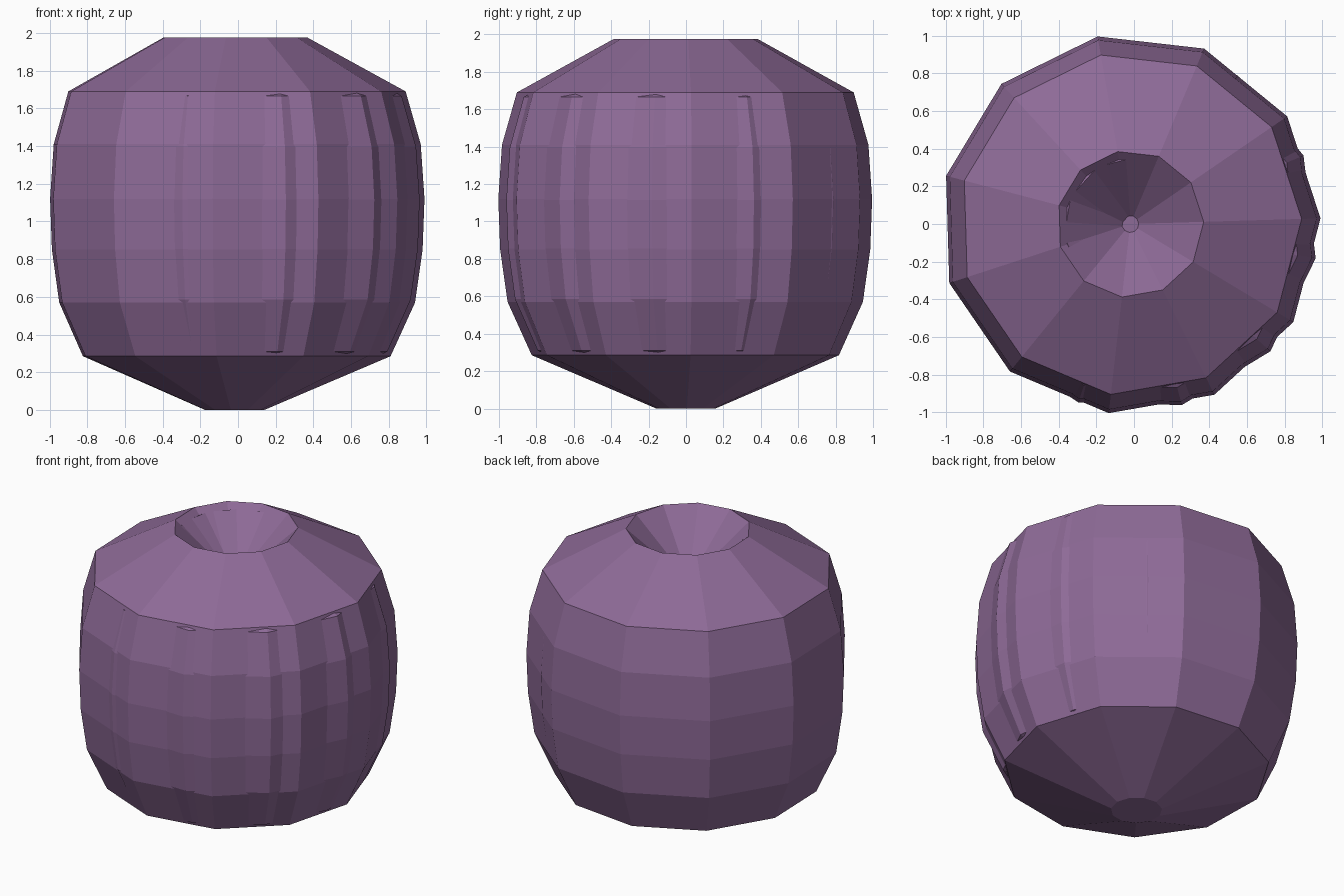
import bpy, bmesh
from math import cos, sin, pi, radians

if "Cube" in bpy.data.objects:
    bpy.data.objects.remove(bpy.data.objects["Cube"])

SIDES = 11
# (radius, height) from base disc, over the barrel, into the top funnel
PROFILE = [(0.16, 0.0), (0.83, 0.285), (0.96, 0.57), (1.0, 0.85), (1.01, 1.12),
           (0.99, 1.41), (0.91, 1.69), (0.39, 1.975), (0.045, 1.66)]

mat = bpy.data.materials.new("plum")
mat.diffuse_color = (0.27, 0.145, 0.31, 1)
mat.use_nodes = True
mat.node_tree.nodes["Principled BSDF"].inputs["Base Color"].default_value = mat.diffuse_color


def lathe(name, centre, start, scale):
    bm = bmesh.new()
    rings = []
    for r, z in PROFILE:
        zz = 0.99 + (z - 0.99) * scale
        rings.append([bm.verts.new((centre[0] + r * scale * cos(start + 2 * pi * i / SIDES),
                                    centre[1] + r * scale * sin(start + 2 * pi * i / SIDES),
                                    zz)) for i in range(SIDES)])
    for a, b in zip(rings, rings[1:]):
        for i in range(SIDES):
            j = (i + 1) % SIDES
            bm.faces.new((a[i], a[j], b[j], b[i]))
    bm.faces.new(rings[0][::-1])
    bm.faces.new(rings[-1])
    mesh = bpy.data.meshes.new(name)
    bm.to_mesh(mesh)
    bm.free()
    mesh.materials.append(mat)
    ob = bpy.data.objects.new(name, mesh)
    bpy.context.collection.objects.link(ob)
    return ob


# Main faceted body
lathe("outer_body", (-0.02, 0.0), radians(1.7), 1.0)
# Turned, shifted inner body whose corners break through as slim ribs
lathe("inner_ribbed_body", (0.003, -0.019), radians(23.1), 0.965)
